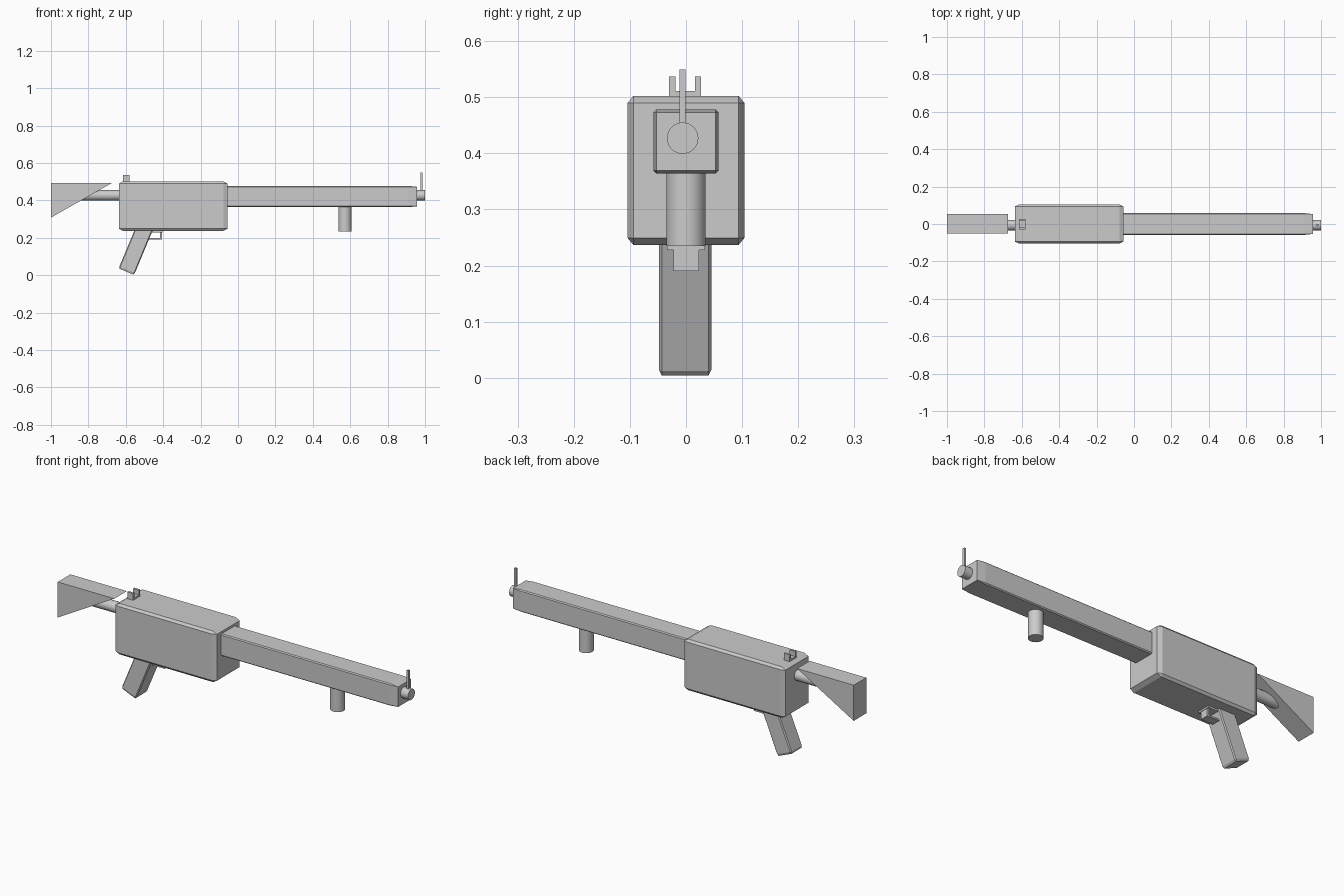
import bpy, bmesh, math
from mathutils import Matrix, Vector

if "Cube" in bpy.data.objects:
    bpy.data.objects.remove(bpy.data.objects["Cube"])


def finish(name, bm):
    bmesh.ops.recalc_face_normals(bm, faces=bm.faces)
    me = bpy.data.meshes.new(name)
    bm.to_mesh(me)
    bm.free()
    ob = bpy.data.objects.new(name, me)
    bpy.context.collection.objects.link(ob)
    return ob


def box(name, x, y, z, bevel=None):
    """Box from (min, max) ranges; bevel gives the chamfer inset along x, y, z."""
    size = Vector((x[1] - x[0], y[1] - y[0], z[1] - z[0]))
    mid = Vector((sum(x), sum(y), sum(z))) / 2
    bm = bmesh.new()
    if bevel:
        # chamfered box = hull of the three inset face pairs
        for axis in range(3):
            for sx in (-1, 1):
                for sy in (-1, 1):
                    for sz in (-1, 1):
                        s = (sx, sy, sz)
                        bm.verts.new([mid[i] + s[i] * (size[i] / 2 - (0 if i == axis else bevel[i]))
                                      for i in range(3)])
        bmesh.ops.convex_hull(bm, input=bm.verts)
        bmesh.ops.dissolve_limit(bm, angle_limit=0.01, verts=bm.verts, edges=bm.edges)
    else:
        bmesh.ops.create_cube(bm, size=1, matrix=Matrix.Translation(mid) @ Matrix.Diagonal((*size, 1)))
    return finish(name, bm)


def cylinder(name, radius, length, loc, rot=(0, 0, 0)):
    bpy.ops.mesh.primitive_cylinder_add(vertices=32, radius=radius, depth=length, location=loc, rotation=rot)
    ob = bpy.context.object
    ob.name = name
    bpy.ops.object.shade_smooth_by_angle(angle=math.radians(40))
    return ob


def prism(name, profile, y0, y1):
    """Extrude an x-z profile along y."""
    bm = bmesh.new()
    face = bm.faces.new([bm.verts.new((x, y0, z)) for x, z in profile])
    new = bmesh.ops.extrude_face_region(bm, geom=[face])["geom"]
    bmesh.ops.translate(bm, vec=(0, y1 - y0, 0), verts=[g for g in new if isinstance(g, bmesh.types.BMVert)])
    return finish(name, bm)


# Main bodies
box("receiver", (-0.637, -0.056), (-0.104, 0.104), (0.237, 0.502), (0.022, 0.010, 0.012))
box("barrel_shroud", (-0.11, 0.957), (-0.058, 0.058), (0.364, 0.478), (0.045, 0.005, 0.005))

# Inner tube, visible at the muzzle and behind the receiver
cylinder("inner_tube", 0.028, 1.86, (0.07, -0.006, 0.427), (0, math.pi / 2, 0))

# Fore grip
cylinder("fore_grip", 0.035, 0.16, (0.572, 0, 0.315))

# Wedge stock
prism("stock", [(-1, 0.493), (-0.675, 0.493), (-1, 0.308)], -0.05, 0.053)

# Pistol grip, leaning back
grip = box("pistol_grip", (-0.045, 0.045), (-0.048, 0.045), (0, 0.27), (0.005, 0.005, 0.011))
grip.location = (-0.597, 0, 0.019)
grip.rotation_euler = (0, math.radians(22.6), 0)

# Trigger guard: mounting plate and a bent strap
box("guard_plate", (-0.49, -0.405), (-0.034, 0.034), (0.228, 0.24))
prism("trigger_guard", [(-0.50, 0.19), (-0.407, 0.19), (-0.407, 0.23), (-0.416, 0.23),
                        (-0.416, 0.198), (-0.50, 0.198)], -0.022, 0.023)

# Sights
box("front_sight", (0.976, 0.987), (-0.012, -0.001), (0.43, 0.549))
box("rear_sight_base", (-0.614, -0.581), (-0.03, 0.027), (0.498, 0.511))
for side, y in (("left", -0.03), ("right", 0.016)):
    box("rear_sight_post_" + side, (-0.614, -0.581), (y, y + 0.011), (0.511, 0.537))
